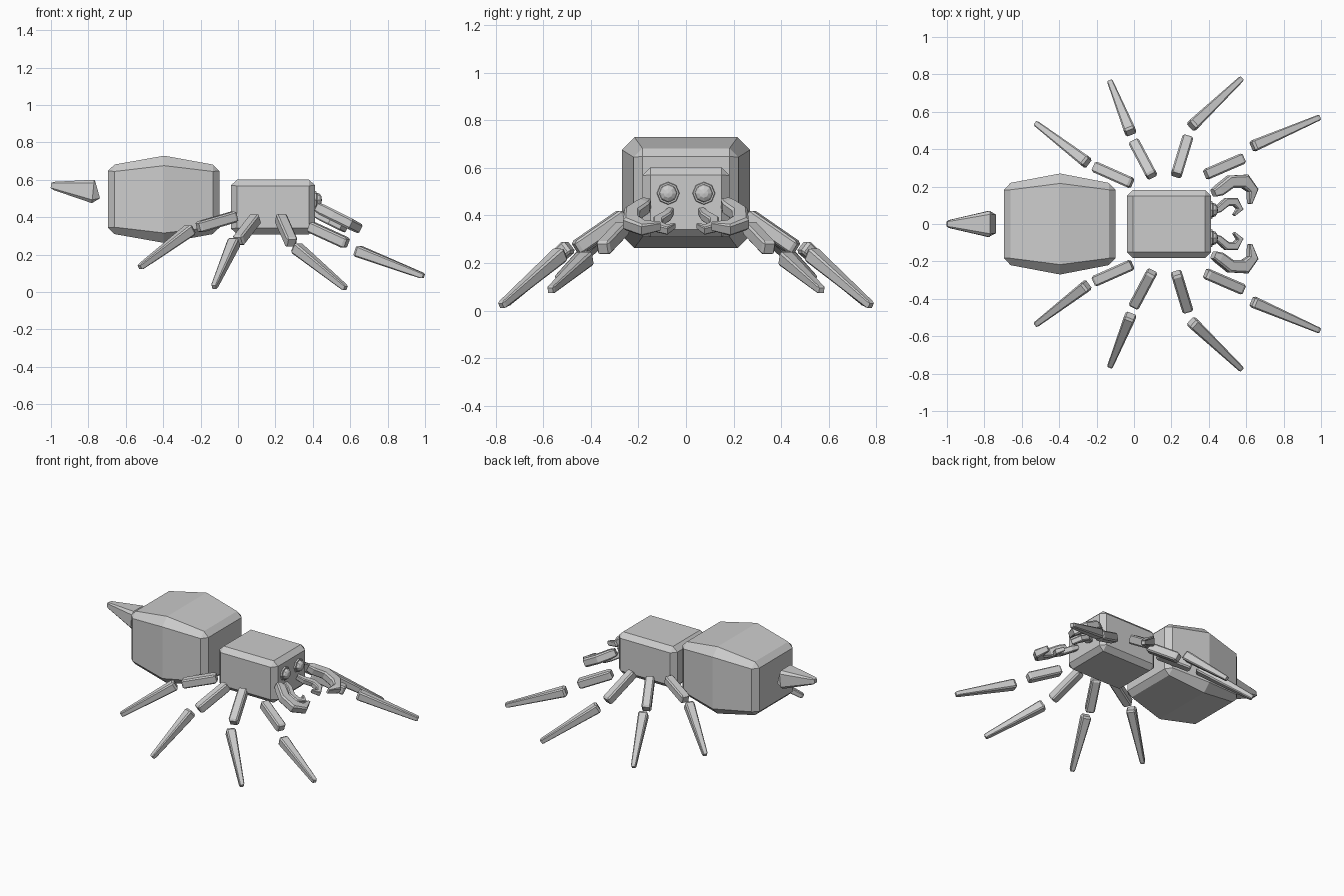
import bpy, bmesh
from mathutils import Vector

if "Cube" in bpy.data.objects:
    bpy.data.objects.remove(bpy.data.objects["Cube"])


def loft(name, path, sections, up=(0, 0, 1)):
    """Skin chamfered rectangles (half width, half height, chamfer) along a path."""
    pts = [Vector(p) for p in path]
    bm = bmesh.new()
    rings = []
    for i, (p, (w, h, c)) in enumerate(zip(pts, sections)):
        a, b = pts[max(i - 1, 0)], pts[min(i + 1, len(pts) - 1)]
        t = (b - a).normalized()
        side = Vector(up).cross(t).normalized()
        u = t.cross(side)
        shape = [(w - c, h), (w, h - c), (w, c - h), (w - c, -h),
                 (c - w, -h), (-w, c - h), (-w, h - c), (c - w, h)]
        rings.append([bm.verts.new(p + side * x + u * y) for x, y in shape])
    for r, s in zip(rings, rings[1:]):
        for k in range(8):
            bm.faces.new((r[k], r[(k + 1) % 8], s[(k + 1) % 8], s[k]))
    bm.faces.new(rings[0])
    bm.faces.new(rings[-1])
    bmesh.ops.remove_doubles(bm, verts=bm.verts, dist=0.0005)
    bmesh.ops.recalc_face_normals(bm, faces=bm.faces)
    mesh = bpy.data.meshes.new(name)
    bm.to_mesh(mesh)
    bm.free()
    ob = bpy.data.objects.new(name, mesh)
    bpy.context.collection.objects.link(ob)
    return ob


def beam(name, a, b, ra, rb, end=0.013):
    """Straight chamfered beam with bevelled ends."""
    a, b = Vector(a), Vector(b)
    d = (b - a).normalized() * end
    c = 0.28
    loft(name, [a, a + d, b - d, b],
         [(ra * .72, ra * .72, 0), (ra, ra, ra * c), (rb, rb, rb * c), (rb * .72, rb * .72, 0)])


# Abdomen
loft("abdomen", [(x, 0, 0.496) for x in (-.695, -.66, -.395, -.135, -.10)],
     [(.183, .152, 0), (.22, .186, .037), (.27, .233, .053), (.22, .186, .037), (.183, .152, 0)])

# Thorax
loft("thorax", [(x, 0, 0.455) for x in (-.038, -.005, .38, .412)],
     [(.15, .115, 0), (.183, .146, .033), (.183, .146, .033), (.15, .115, 0)])

# Sting
loft("sting", [(-1, 0, .57), (-.985, 0, .568), (-.775, 0, .538), (-.75, 0, .545)],
     [(.014, .014, 0), (.022, .022, .007), (.07, .063, .018), (.05, .045, 0)])

# Legs: upper start, upper end, lower start, lower end
legs = {
    "front": [(.385, .265, .35), (.582, .35, .26), (.633, .415, .222), (.992, .57, .085)],
    "middle_front": [(.226, .262, .40), (.287, .462, .262), (.308, .523, .24), (.575, .777, .021)],
    "middle_back": [(.096, .257, .395), (.0, .438, .272), (-.018, .49, .272), (-.128, .762, .026)],
    "back": [(-.012, .218, .405), (-.213, .307, .346), (-.25, .328, .337), (-.525, .538, .132)],
}

# Claws: path in plan view, half widths, height at start, half thickness
claws = {
    "large_claw": ([(.425, .165), (.455, .18), (.515, .226), (.592, .228), (.633, .18), (.618, .108)],
                   [.02, .03, .034, .038, .028, .008], .452, .03),
    "small_claw": ([(.41, .065), (.45, .08), (.495, .118), (.54, .118), (.565, .08), (.533, .048)],
                   [.014, .019, .022, .023, .017, .006], .418, .02),
}

for s, side in ((1, "left"), (-1, "right")):
    for n, pts in legs.items():
        p = [(x, y * s, z) for x, y, z in pts]
        beam(f"{n}_upper_leg_{side}", p[0], p[1], .03, .03)
        beam(f"{n}_lower_leg_{side}", p[2], p[3], .031, .016)

    for n, (plan, widths, z0, th) in claws.items():
        path = [(x, y * s, z0 - .5 * (x - plan[0][0])) for x, y in plan]
        sec = [(w, th * k, w * .3) for w, k in zip(widths, (.8, 1, 1, 1, .9, .6))]
        loft(f"{n}_{side}", path, sec, up=(.45, 0, .89))

    # Eye socket and eyeball
    for n, r, x, depth in (("eye_socket", .05, .413, .016), ("eye", .038, .424, 0)):
        bm = bmesh.new()
        if depth:
            bmesh.ops.create_cone(bm, cap_ends=True, segments=8, radius1=r, radius2=r * .9, depth=depth)
        else:
            bmesh.ops.create_uvsphere(bm, u_segments=8, v_segments=6, radius=r)
            bmesh.ops.scale(bm, vec=(1, 1, .65), verts=bm.verts)
        mesh = bpy.data.meshes.new(n)
        bm.to_mesh(mesh)
        bm.free()
        ob = bpy.data.objects.new(f"{n}_{side}", mesh)
        ob.location = (x, .075 * s, .493)
        ob.rotation_euler = (0, 1.5708, 0)
        bpy.context.collection.objects.link(ob)
